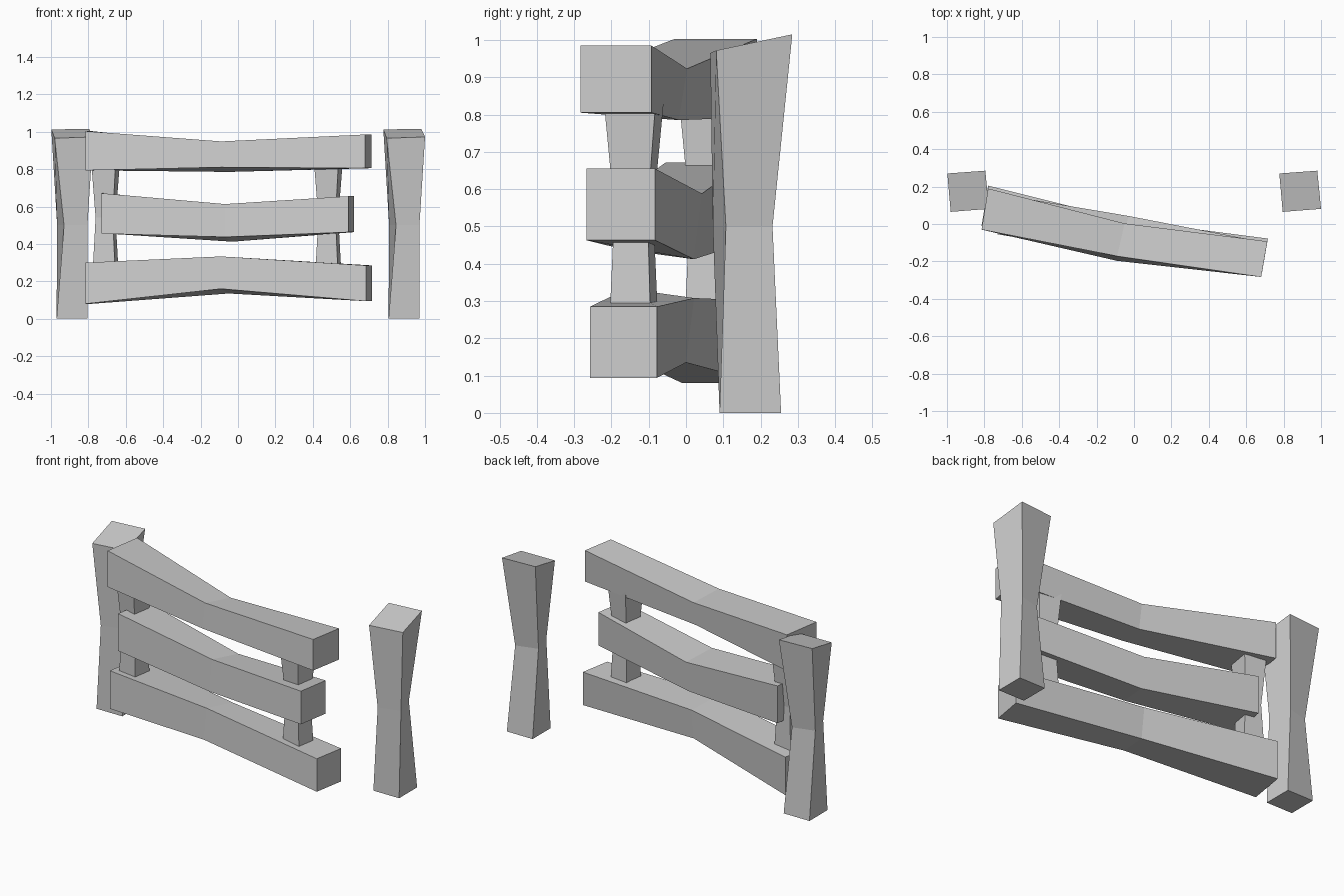
import bpy
from math import cos, sin, radians

if "Cube" in bpy.data.objects:
    bpy.data.objects.remove(bpy.data.objects["Cube"])


def loft(name, rings):
    """Closed four-sided solid through a list of 4-point rings."""
    verts = [p for r in rings for p in r]
    faces = [(3, 2, 1, 0)]
    for k in range(len(rings) - 1):
        a = 4 * k
        for i in range(4):
            j = (i + 1) % 4
            faces.append((a + i, a + j, a + 4 + j, a + 4 + i))
    n = len(verts)
    faces.append((n - 4, n - 3, n - 2, n - 1))
    mesh = bpy.data.meshes.new(name)
    mesh.from_pydata(verts, [], faces)
    mesh.update()
    ob = bpy.data.objects.new(name, mesh)
    bpy.context.collection.objects.link(ob)
    return ob


# Posts: wide top, narrow twisted waist, square base
def post(name, dx):
    base = [(.805, .09, 0), (.97, .09, 0), (.97, .255, 0), (.805, .255, 0)]
    waist = [(.845, .072, .5), (.97, .107, .5), (.933, .232, .5), (.808, .197, .5)]
    top = [(.795, .065, .965), (1.0, .081, .972), (.98, .285, 1.015), (.777, .27, 1.012)]
    loft(name, [[(x + dx, y, z) for x, y, z in r] for r in (base, waist, top)])


post("right_post", 0)
post("left_post", -1.775)


# Rails: upright end sections and a slightly rolled middle section
def end_ring(front, back, z0, z1):
    return [(*front, z0), (*front, z1), (*back, z1), (*back, z0)]


def mid_ring(x, y, z_top, z_low, depth):
    # y is the upper back edge; the front edge is lifted by the roll
    return [(x - .04, y - depth - .025, z_low + .025), (x - .04, y - depth, z_top + .025),
            (x, y, z_top), (x, y - .022, z_low)]


loft("top_rail", [end_ring((-.815, -.03), (-.78, .19), .793, 1.003),
                  mid_ring(-.05, .003, .923, .785, .175),
                  end_ring((.68, -.283), (.713, -.093), .805, .985)])
loft("middle_rail", [end_ring((-.73, -.055), (-.695, .155), .455, .671),
                     mid_ring(-.03, .043, .588, .412, .18),
                     end_ring((.59, -.267), (.62, -.083), .463, .655)])
loft("bottom_rail", [end_ring((-.815, -.01), (-.78, .205), .08, .3),
                     mid_ring(-.05, .022, .308, .135, .18),
                     end_ring((.685, -.257), (.716, -.078), .094, .285)])


# Stiles: waisted uprights turned with the gate
def stile(name, cx, cy):
    c, s = cos(radians(-9.5)), sin(radians(-9.5))
    rings = []
    for z, w, d in ((.2, .127, .115), (.54, .093, .09), (.86, .135, .145)):
        rings.append([(cx + u * w / 2 * c - v * d / 2 * s,
                       cy + u * w / 2 * s + v * d / 2 * c, z)
                      for u, v in ((-1, -1), (1, -1), (1, 1), (-1, 1))])
    loft(name, rings)


stile("right_stile", .483, -.14)
stile("left_stile", -.708, .062)
